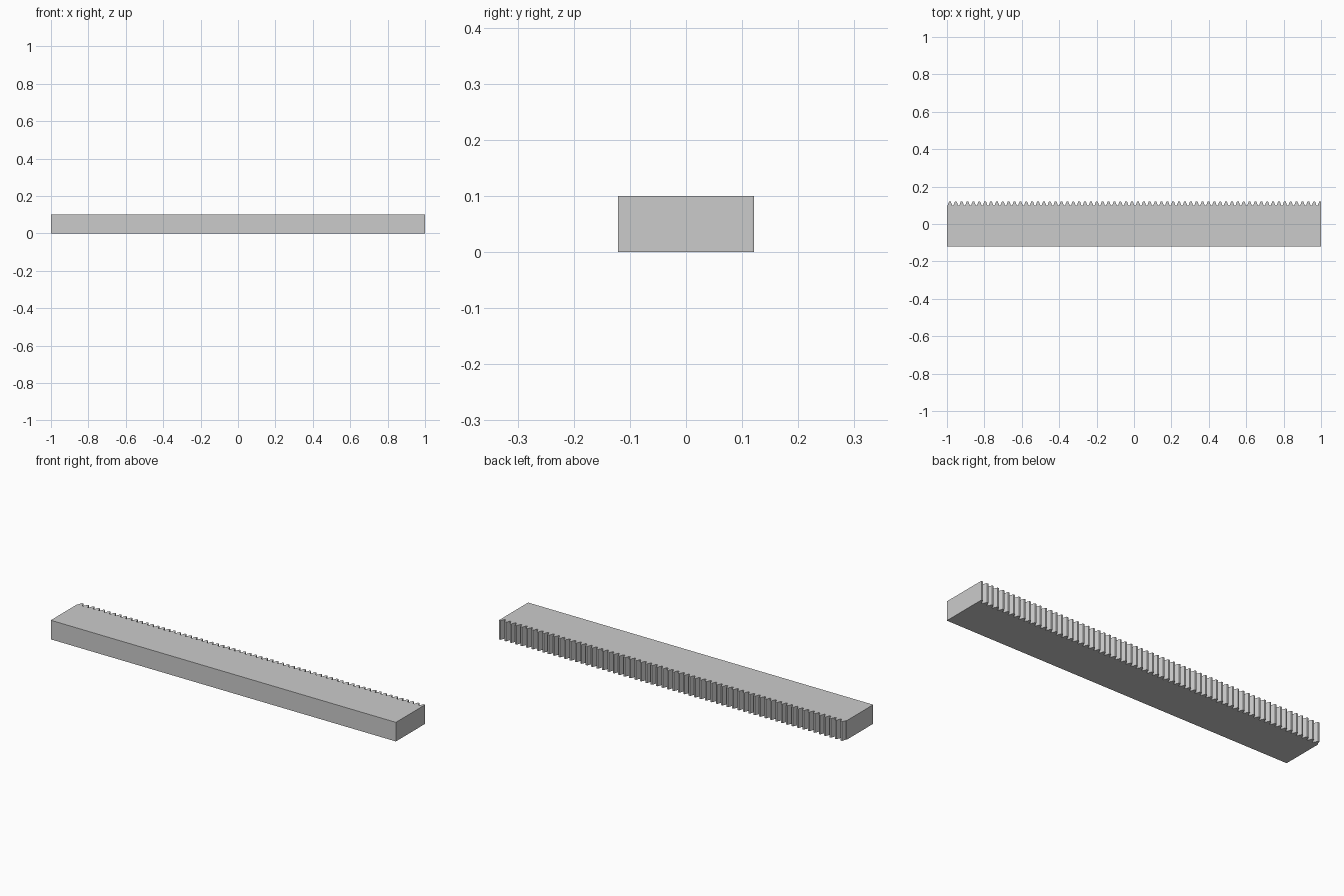
import bpy, bmesh, math

if "Cube" in bpy.data.objects:
    bpy.data.objects.remove(bpy.data.objects["Cube"])

M = 0.01                      # gear module
PITCH = math.pi * M
BACK, ROOT, TIP, H = -0.12125, 0.09875, 0.12125, 0.1
tip_half = M * (math.pi / 4 - math.tan(math.radians(20)))
foot_half = tip_half + (TIP - ROOT) * math.tan(math.radians(20))

# Toothed outline, starting in the middle of a gap and cut off square at x = 1
profile = [(-1, BACK), (-1, ROOT)]
for i in range(65):
    c = -1 + (i + 0.5) * PITCH
    for dx, y in ((-foot_half, ROOT), (-tip_half, TIP), (tip_half, TIP), (foot_half, ROOT)):
        x = c + dx
        px, py = profile[-1]
        if x >= 1:
            profile.append((1, py + (y - py) * (1 - px) / (x - px)))
            break
        profile.append((x, y))
    if profile[-1][0] >= 1:
        break
profile.append((1, BACK))

# Extrude the outline upward into the rack
bm = bmesh.new()
face = bm.faces.new([bm.verts.new((x, y, 0)) for x, y in profile])
ext = bmesh.ops.extrude_face_region(bm, geom=[face])
bmesh.ops.translate(bm, vec=(0, 0, H),
                    verts=[g for g in ext["geom"] if isinstance(g, bmesh.types.BMVert)])
bmesh.ops.recalc_face_normals(bm, faces=bm.faces[:])
mesh = bpy.data.meshes.new("gear_rack")
bm.to_mesh(mesh)
bm.free()
bpy.context.collection.objects.link(bpy.data.objects.new("gear_rack", mesh))
